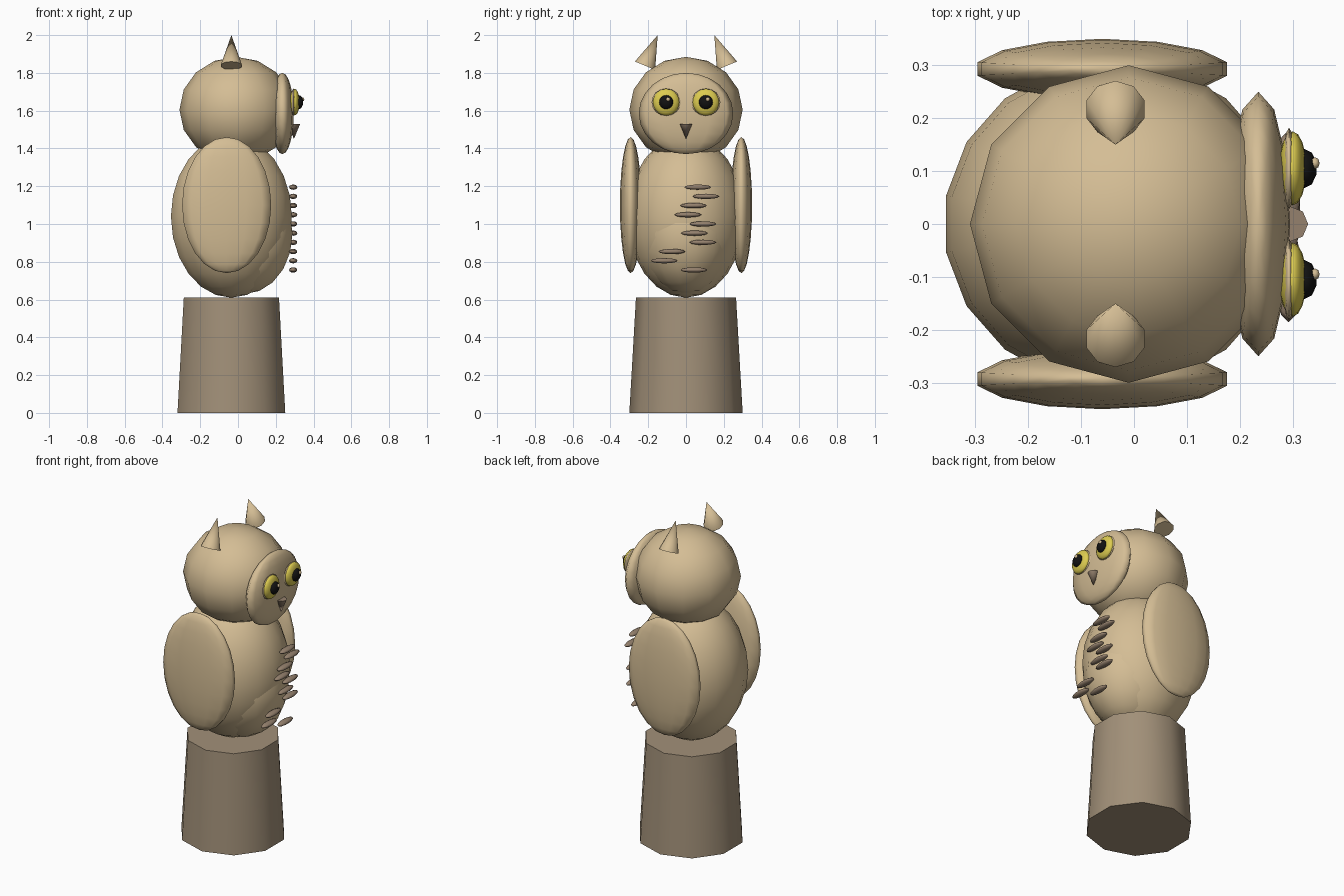
import bpy
from math import radians, atan2
from mathutils import Vector

cube = bpy.data.objects.get("Cube")
if cube:
    bpy.data.objects.remove(cube, do_unlink=True)


def material(name, r, g, b):
    m = bpy.data.materials.new(name)
    m.use_nodes = True
    m.diffuse_color = (r, g, b, 1)
    bsdf = next(n for n in m.node_tree.nodes if n.type == 'BSDF_PRINCIPLED')
    bsdf.inputs["Base Color"].default_value = (r, g, b, 1)
    return m


tan = material("tan", 0.66, 0.51, 0.30)
bark = material("bark_brown", 0.36, 0.28, 0.19)
dusk = material("dusky_brown", 0.30, 0.22, 0.155)
yellow = material("yellow", 0.72, 0.60, 0.08)
black = material("black", 0.006, 0.006, 0.006)


def finish(name, mat, angle):
    ob = bpy.context.object
    ob.name = name
    ob.data.materials.append(mat)
    bpy.ops.object.shade_smooth_by_angle(angle=radians(angle))
    return ob


def ellipsoid(name, mat, centre, radii, segments=12, rings=8):
    bpy.ops.mesh.primitive_uv_sphere_add(segments=segments, ring_count=rings,
                                         radius=1, location=centre)
    bpy.context.object.scale = radii
    bpy.ops.object.transform_apply(location=False, rotation=False, scale=True)
    return finish(name, mat, 100)


def cone(name, mat, base, tip, r1, r2=0.0, sides=10):
    # Cone running from the base centre to the tip centre
    base, tip = Vector(base), Vector(tip)
    axis = tip - base
    tilt = atan2(-axis.y, axis.z)
    bpy.ops.mesh.primitive_cone_add(vertices=sides, radius1=r1, radius2=r2,
                                    depth=axis.length, location=(base + tip) / 2,
                                    rotation=(tilt, 0, 0))
    return finish(name, mat, 50)


# Stump
cone("stump", bark, (-0.035, 0, 0), (-0.035, 0, 0.61), 0.30, 0.265)

# Body, belly and head; the bird faces +x
ellipsoid("body", tan, (-0.035, 0, 1.04), (0.325, 0.31, 0.43), 18, 12)
ellipsoid("belly", tan, (0.035, 0, 0.95), (0.26, 0.25, 0.32), 14, 10)
ellipsoid("head", tan, (-0.01, 0, 1.605), (0.30, 0.30, 0.28))
ellipsoid("face_disc", tan, (0.235, 0, 1.585), (0.06, 0.25, 0.215), 12, 12)

# Paired parts
for side, s in (("near", -1), ("far", 1)):
    ellipsoid(side + "_wing", tan, (-0.06, s * 0.293, 1.10), (0.242, 0.057, 0.36), 14, 12)
    cone(side + "_ear", tan, (-0.035, s * 0.217, 1.838), (-0.035, s * 0.15, 2.0), 0.058)
    ellipsoid(side + "_eye_ring", tan, (0.293, s * 0.105, 1.645), (0.012, 0.077, 0.072))
    ellipsoid(side + "_eye", yellow, (0.30, s * 0.105, 1.645), (0.026, 0.070, 0.070), 16, 10)
    ellipsoid(side + "_pupil", black, (0.322, s * 0.105, 1.645), (0.024, 0.037, 0.037), 10, 8)
    ellipsoid(side + "_eye_glint", tan, (0.342, s * 0.105 + 0.010, 1.660), (0.009, 0.011, 0.011), 8, 6)

# Beak
cone("beak", dusk, (0.296, 0, 1.53), (0.296, 0, 1.45), 0.033, sides=8)

# Breast feather marks, evenly stepped down the front
offsets = (0.063, 0.106, 0.04, 0.01, 0.09, 0.045, 0.09, -0.075, -0.115, 0.042)
for i, y in enumerate(offsets):
    ellipsoid(f"feather_mark_{i + 1}", dusk, (0.292, y, 1.195 - i * 0.0487),
              (0.023, 0.071, 0.014), 10, 6)
